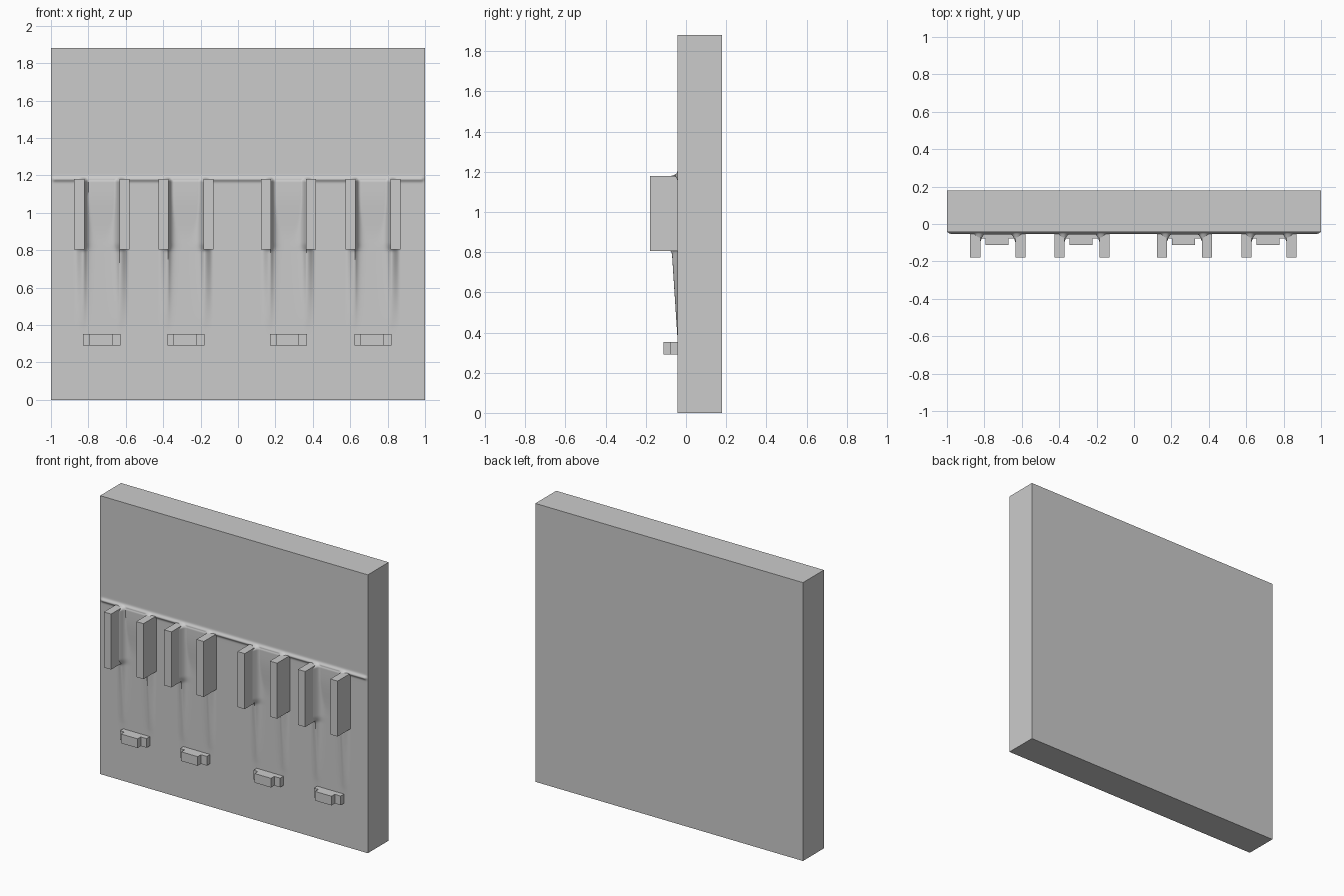
import bpy, bmesh, math

if "Cube" in bpy.data.objects:
    bpy.data.objects.remove(bpy.data.objects["Cube"])

FRONT, BACK, TOP = -0.043, 0.18, 1.88
PAIRS = [-0.728, -0.278, 0.27, 0.722]   # centre of each station
FIN_OFF, FIN_W = 0.121, 0.054


def finish(bm, name, smooth=False):
    bmesh.ops.recalc_face_normals(bm, faces=bm.faces)
    me = bpy.data.meshes.new(name)
    bm.to_mesh(me)
    bm.free()
    ob = bpy.data.objects.new(name, me)
    bpy.context.collection.objects.link(ob)
    if smooth:
        bpy.ops.object.select_all(action='DESELECT')
        ob.select_set(True)
        bpy.context.view_layer.objects.active = ob
        bpy.ops.object.shade_smooth()
        bpy.ops.object.shade_smooth_by_angle(angle=math.radians(50))
    return ob


def box(name, x0, x1, y0, y1, z0, z1):
    bm = bmesh.new()
    bmesh.ops.create_cube(bm, size=1)
    for v in bm.verts:
        v.co = ((x0 + x1) / 2 + v.co.x * (x1 - x0),
                (y0 + y1) / 2 + v.co.y * (y1 - y0),
                (z0 + z1) / 2 + v.co.z * (z1 - z0))
    return finish(bm, name)


def step(a, b, t):
    t = max(0, min(1, (t - a) / (b - a)))
    return t * t * (3 - 2 * t)


def bulge(x, z):
    """Padding rising against the inner side of each fin, with folds fading below."""
    lip = 1 - step(1.165, 1.195, z)
    body = step(0.79, 0.84, z) * lip
    fade = max(0, min(1, (z - 0.38) / 0.43)) * lip
    h = 0.0
    for c in PAIRS:
        for s in (-1, 1):
            d = FIN_OFF - FIN_W / 2 - s * (x - c)     # distance inward from fin
            if d >= 0:
                near = math.exp(-d / 0.014)
            else:
                near = 1 - step(0.005, 0.05, -d)
            h = max(h, near * (0.028 * fade + 0.03 * body))
        # shallow pad between the two fins
        pad = 1 - step(0.06, 0.15, abs(x - c))
        h = max(h, 0.013 * pad * step(0.85, 1.12, z) * lip)
    # horizontal crease across the whole panel
    crease = 0.01 * math.exp(-((z - 1.18) / 0.012) ** 2)
    h = max(h, crease)
    return h * step(0, 0.02, 1 - abs(x))


# padded panel: relief grid on the front, extruded to a flat back
NX = 300
zs = ([0.38 * i / 6 for i in range(6)] + [0.38 + 0.40 * i / 20 for i in range(20)]
      + [0.78 + 0.07 * i / 8 for i in range(8)] + [0.85 + 0.30 * i / 10 for i in range(10)]
      + [1.15 + 0.07 * i / 20 for i in range(20)] + [1.22 + 0.66 * i / 6 for i in range(7)])
bm = bmesh.new()
rows = [[bm.verts.new((x, FRONT - bulge(x, z), z))
         for x in (-1 + 2 * i / NX for i in range(NX + 1))] for z in zs]
for a, b in zip(rows, rows[1:]):
    for i in range(NX):
        bm.faces.new((a[i], a[i + 1], b[i + 1], b[i]))
rim = [e for e in bm.edges if e.is_boundary]
ext = bmesh.ops.extrude_edge_only(bm, edges=rim)['geom']
for g in ext:
    if isinstance(g, bmesh.types.BMVert):
        g.co.y = BACK
bmesh.ops.holes_fill(bm, edges=[e for e in bm.edges if e.is_boundary], sides=0)
finish(bm, "padded_panel", smooth=True)

for c in PAIRS:
    # upright divider fins
    for s in (-1, 1):
        x = c + s * FIN_OFF
        box("divider_fin", x - FIN_W / 2, x + FIN_W / 2, -0.18, FRONT + 0.02, 0.805, 1.18)
    # stepped bracket: wide base and narrower raised block, one profile
    prof = [(-0.1, FRONT + 0.02), (-0.1, -0.078), (-0.067, -0.078), (-0.067, -0.113),
            (0.056, -0.113), (0.056, -0.078), (0.1, -0.078), (0.1, FRONT + 0.02)]
    bm = bmesh.new()
    f = bm.faces.new([bm.verts.new((c + x, y, 0.29)) for x, y in prof])
    up = bmesh.ops.extrude_face_region(bm, geom=[f])['geom']
    bmesh.ops.translate(bm, vec=(0, 0, 0.062),
                        verts=[g for g in up if isinstance(g, bmesh.types.BMVert)])
    finish(bm, "lower_bracket")
